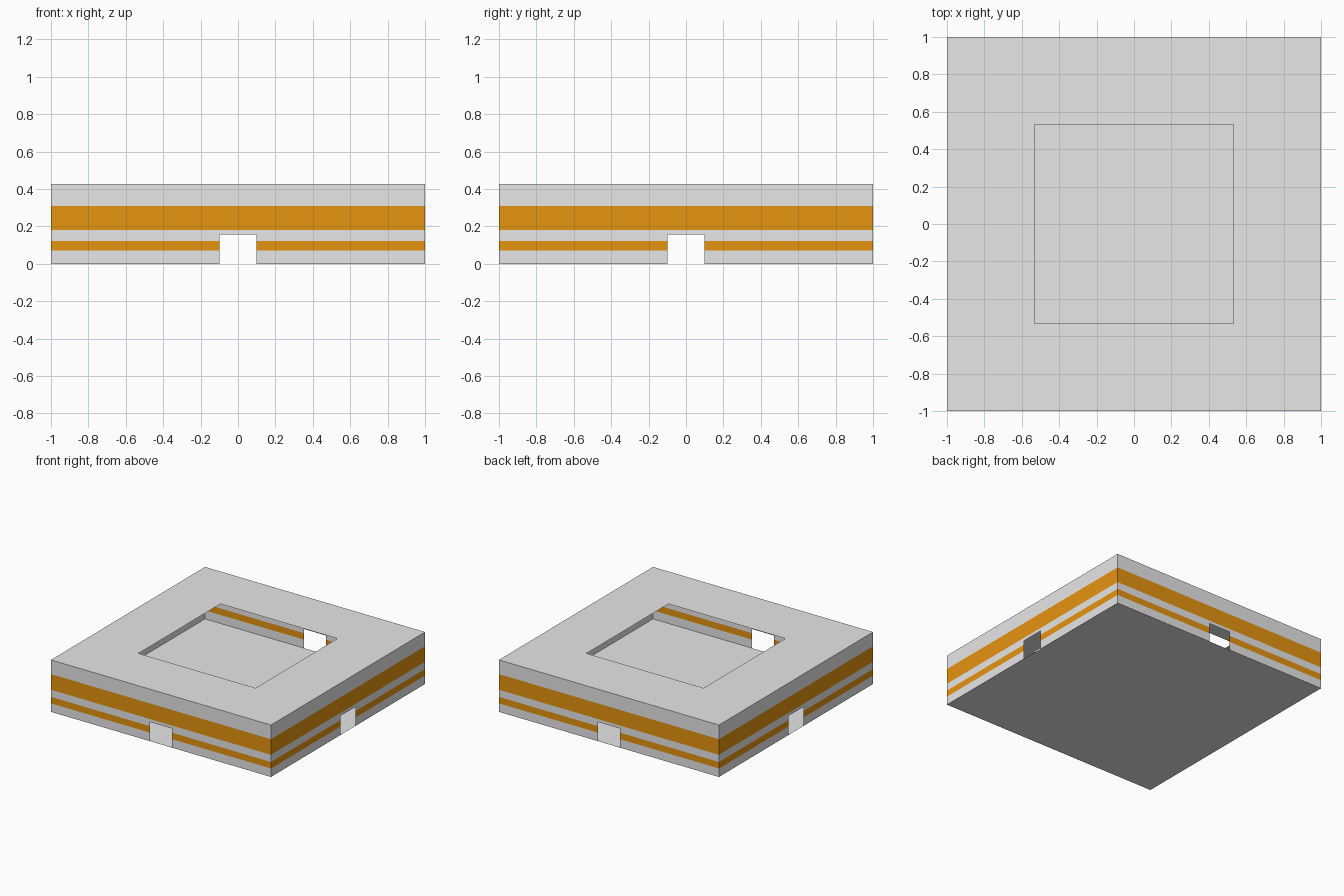
import bpy, bmesh, math
from mathutils import Matrix

if "Cube" in bpy.data.objects:
    bpy.data.objects.remove(bpy.data.objects["Cube"])

HEIGHT = 0.427      # wall height
DOOR_W = 0.098      # half width of each doorway
DOOR_H = 0.157      # doorway height
HOLE = 0.532        # half width of the roof opening


def material(name, rgb):
    m = bpy.data.materials.new(name)
    m.diffuse_color = (*rgb, 1)
    m.use_nodes = True
    m.node_tree.nodes["Principled BSDF"].inputs["Base Color"].default_value = m.diffuse_color
    return m


GREY = material("light grey", (0.8, 0.8, 0.8))
ORANGE = material("orange", (0.79, 0.295, 0.005))


def finish(name, bm, mats):
    me = bpy.data.meshes.new(name)
    bm.to_mesh(me)
    bm.free()
    for m in mats:
        me.materials.append(m)
    ob = bpy.data.objects.new(name, me)
    bpy.context.collection.objects.link(ob)
    return ob


def quad(bm, pts):
    return bm.faces.new([bm.verts.new(p) for p in pts])


# Thin striped walls: one per side, each with a doorway left open
xs = [-1, -DOOR_W, DOOR_W, 1]
zs = [0, 0.07, 0.123, DOOR_H, 0.182, 0.31, HEIGHT]
for i, side in enumerate(("front", "right", "back", "left")):
    bm = bmesh.new()
    for x0, x1 in zip(xs, xs[1:]):
        for z0, z1 in zip(zs, zs[1:]):
            if x0 == -DOOR_W and z1 <= DOOR_H:
                continue
            f = quad(bm, [(x0, -1, z0), (x1, -1, z0), (x1, -1, z1), (x0, -1, z1)])
            mid = (z0 + z1) / 2
            f.material_index = int(0.07 < mid < 0.123 or 0.182 < mid < 0.31)
    bmesh.ops.remove_doubles(bm, verts=bm.verts, dist=1e-5)
    bm.transform(Matrix.Rotation(i * math.pi / 2, 4, 'Z'))
    finish(side + "_wall", bm, [GREY, ORANGE])

# Flat roof: four mitred strips around the square opening
bm = bmesh.new()
for i in range(4):
    f = quad(bm, [(-1, -1, HEIGHT), (1, -1, HEIGHT),
                  (HOLE, -HOLE, HEIGHT), (-HOLE, -HOLE, HEIGHT)])
    bmesh.ops.rotate(bm, verts=f.verts, cent=(0, 0, 0),
                     matrix=Matrix.Rotation(i * math.pi / 2, 3, 'Z'))
bmesh.ops.remove_doubles(bm, verts=bm.verts, dist=1e-5)
finish("roof", bm, [GREY])

# Floor, facing down
bm = bmesh.new()
quad(bm, [(-1, 1, 0), (1, 1, 0), (1, -1, 0), (-1, -1, 0)])
finish("floor", bm, [GREY])
